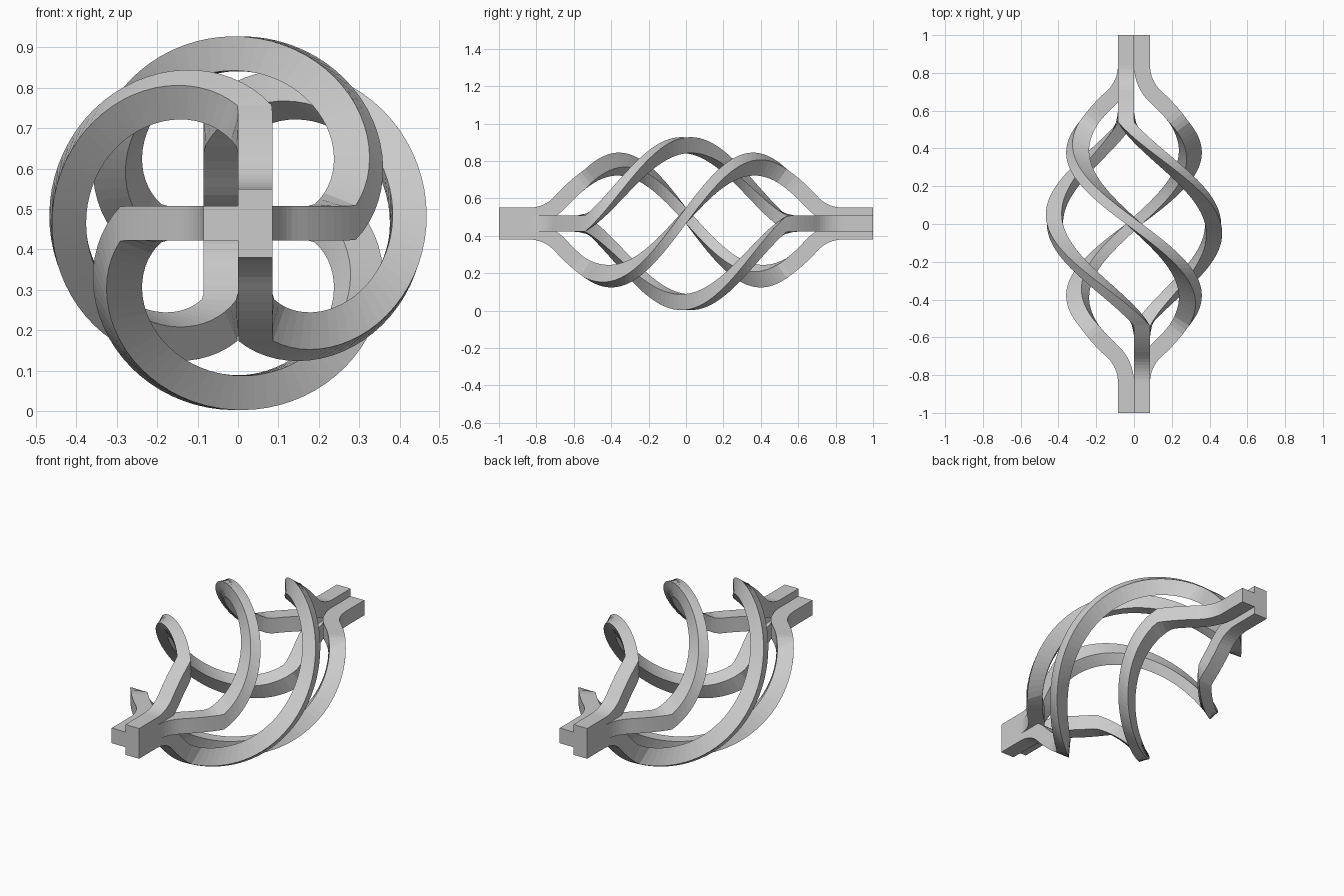
import bpy, bmesh, math

if "Cube" in bpy.data.objects:
    bpy.data.objects.remove(bpy.data.objects["Cube"])

H = 0.0425          # half thickness of a square bar
ZC = 0.465          # height of the twist axis
R, DROP = 0.8975, 0.479   # bulge arc radius and its centre offset below the axis
Y_ARC = 0.67        # where the bulge arc meets the end fillet
Y_TWIST = 0.54      # the half turn happens between -Y_TWIST and +Y_TWIST


def half_path():
    """Centre line (y, radius, slope angle) from the middle to the back end."""
    pts = []
    n = 30
    for i in range(n + 1):
        y = Y_ARC * i / n
        pts.append((y, math.sqrt(R * R - y * y) - DROP, -math.asin(y / R)))
    y0, r0, a0 = pts[-1]
    rf = (r0 - H) / (1 - math.cos(a0))
    y_end = y0 + rf * math.sin(-a0)
    for i in range(1, 9):
        a = -a0 * (1 - i / 8)
        pts.append((y_end - rf * math.sin(a), H + rf * (1 - math.cos(a)), -a))
    pts.append((1.0, H, 0.0))
    return pts


def twist(x, y, z):
    t = min(max((y + Y_TWIST) / (2 * Y_TWIST), 0), 1) * math.pi
    c, s = math.cos(t), math.sin(t)
    return (x * c - z * s, y, ZC + x * s + z * c)


back = half_path()
path = [(-y, r, -a) for y, r, a in reversed(back[1:])] + back


def twisted_bar(name, angle, shift_x):
    bm = bmesh.new()
    ca, sa = math.cos(angle), math.sin(angle)
    rings = []
    for y, r, slope in path:
        ring = []
        for side, out in ((-H, -H), (H, -H), (H, H), (-H, H)):
            rad = r + out * math.cos(slope)
            yy = y - out * math.sin(slope)
            x = side * ca - rad * sa + shift_x
            z = side * sa + rad * ca
            ring.append(bm.verts.new(twist(x, yy, z)))
        rings.append(ring)
    for a, b in zip(rings, rings[1:]):
        for k in range(4):
            bm.faces.new((a[k], a[(k + 1) % 4], b[(k + 1) % 4], b[k]))
    bm.faces.new(rings[0])
    bm.faces.new(rings[-1])
    bmesh.ops.recalc_face_normals(bm, faces=bm.faces)
    mesh = bpy.data.meshes.new(name)
    bm.to_mesh(mesh)
    bm.free()
    bpy.context.collection.objects.link(bpy.data.objects.new(name, mesh))


# Four bars of the basket twist; the vertical pair sits off the axis
twisted_bar("top_bar", 0, H)
twisted_bar("left_bar", math.pi / 2, 0)
twisted_bar("bottom_bar", math.pi, H)
twisted_bar("right_bar", -math.pi / 2, 0)
